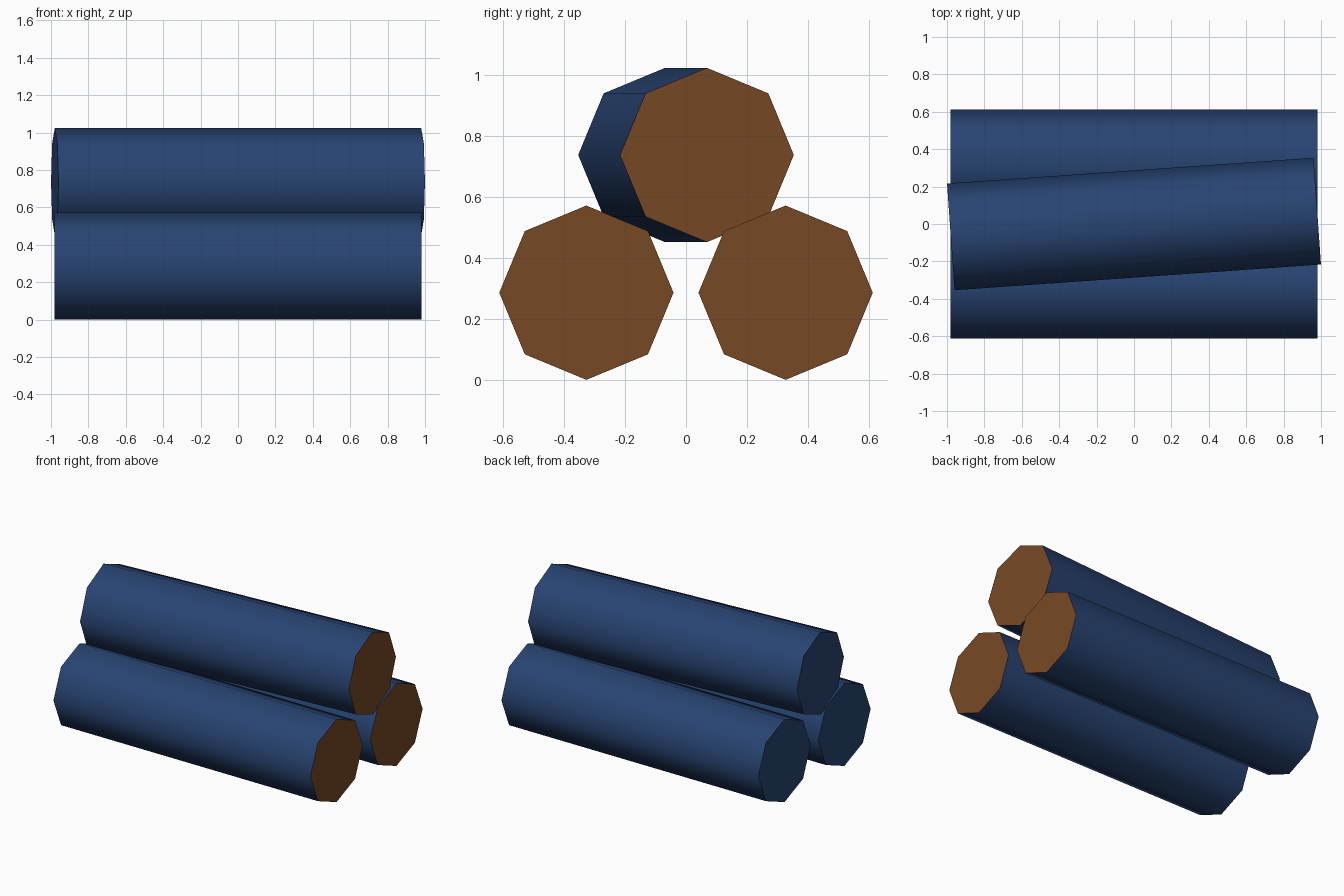
import bpy, bmesh, math
from mathutils import Matrix

if "Cube" in bpy.data.objects:
    bpy.data.objects.remove(bpy.data.objects["Cube"])

R, LENGTH = 0.286, 1.964


def material(name, color):
    m = bpy.data.materials.new(name)
    m.diffuse_color = (*color, 1)
    m.use_nodes = True
    m.node_tree.nodes["Principled BSDF"].inputs["Base Color"].default_value = m.diffuse_color
    return m


blue = material("dark_blue", (0.021, 0.058, 0.170))
brown = material("cut_wood_brown", (0.185, 0.066, 0.018))


def log(name, y, z, turn=0.0):
    """Eight-sided log along x, with one brown cut end at +x."""
    bm = bmesh.new()
    bmesh.ops.create_cone(bm, cap_ends=True, segments=8, radius1=R, radius2=R,
                          depth=LENGTH, matrix=Matrix.Rotation(math.pi / 2, 4, 'Y'))
    bm.normal_update()
    for f in bm.faces:
        f.material_index = 1 if f.normal.x > 0.9 else 0
        f.smooth = abs(f.normal.x) < 0.5
    # keep the end rims sharp, the round side smooth
    for e in bm.edges:
        e.smooth = all(f.smooth for f in e.link_faces)
    me = bpy.data.meshes.new(name)
    bm.to_mesh(me)
    bm.free()
    me.materials.append(blue)
    me.materials.append(brown)
    ob = bpy.data.objects.new(name, me)
    ob.location = (0, y, z)
    ob.rotation_euler.z = turn
    bpy.context.collection.objects.link(ob)


# two logs side by side, one resting askew on top
log("front_log", -0.327, R)
log("back_log", 0.327, R)
log("top_log", 0.0, 0.738, 0.07)
